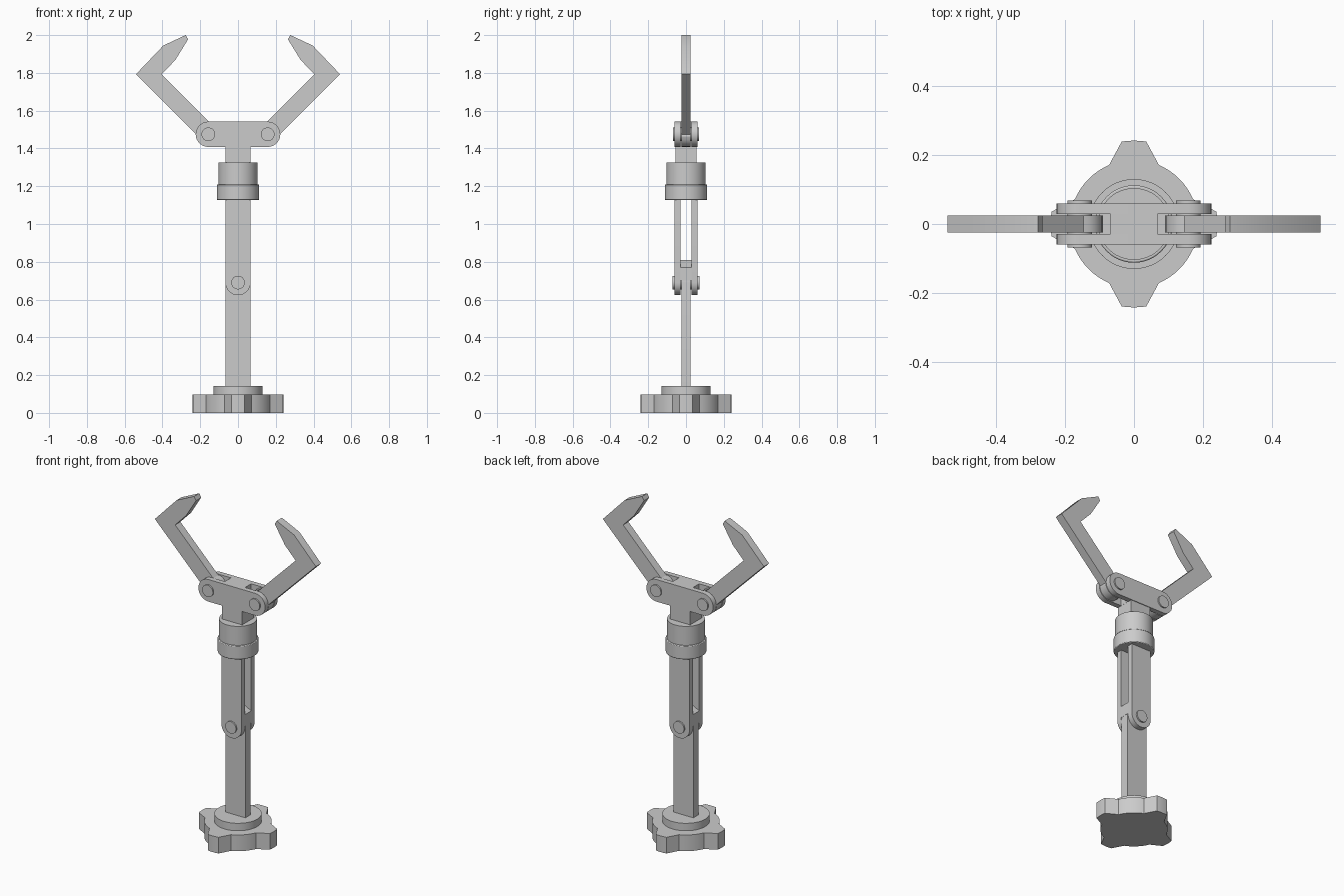
import bpy, bmesh
from math import sin, cos, pi, radians

if "Cube" in bpy.data.objects:
    bpy.data.objects.remove(bpy.data.objects["Cube"])


def prism(name, pts, a, b, axis='Y'):
    """Extrude a closed 2D profile: (x, z) along y, or (x, y) along z."""
    bm = bmesh.new()
    to3d = (lambda p: (p[0], a, p[1])) if axis == 'Y' else (lambda p: (p[0], p[1], a))
    face = bm.faces.new([bm.verts.new(to3d(p)) for p in pts])
    ext = bmesh.ops.extrude_face_region(bm, geom=[face])
    moved = [v for v in ext['geom'] if isinstance(v, bmesh.types.BMVert)]
    bmesh.ops.translate(bm, verts=moved, vec=(0, b - a, 0) if axis == 'Y' else (0, 0, b - a))
    bmesh.ops.recalc_face_normals(bm, faces=bm.faces)
    me = bpy.data.meshes.new(name)
    bm.to_mesh(me)
    bm.free()
    ob = bpy.data.objects.new(name, me)
    bpy.context.collection.objects.link(ob)
    bpy.context.view_layer.objects.active = ob
    bpy.ops.object.select_all(action='DESELECT')
    ob.select_set(True)
    bpy.ops.object.shade_smooth_by_angle(angle=radians(25))
    return ob


def arc(cx, cy, r, a0, a1, n=16):
    return [(cx + r * cos(radians(a0 + (a1 - a0) * i / n)),
             cy + r * sin(radians(a0 + (a1 - a0) * i / n))) for i in range(n + 1)]


def circle(cx, cy, r, n=48):
    return arc(cx, cy, r, 0, 360, n)[:-1]


def rect(x, z0, z1):
    return [(-x, z0), (x, z0), (x, z1), (-x, z1)]


def bevel(ob, w):
    m = ob.modifiers.new("edge", 'BEVEL')
    m.width, m.segments, m.limit_method, m.angle_limit = w, 2, 'ANGLE', radians(50)


# Four-lobed base with a round collar
outline = []
for k in range(4):
    c = 90 * k
    outline += arc(0, 0, 0.241, c - 8.5, c + 8.5, 6)
    outline += arc(0, 0, 0.185, c + 23, c + 67, 10)
prism("base", outline, 0, 0.098, 'Z')
prism("base_collar", circle(0, 0, 0.13), 0.098, 0.143, 'Z')

# Lower limb with rounded top
W = 0.067
prism("lower_arm", [(-W, 0.14), (W, 0.14)] + arc(0, 0.69, W, 0, 180), -0.025, 0.025)

# Forked upper limb: two plates and a ridged web
plate = arc(0, 0.69, W, 180, 360) + [(W, 1.14), (-W, 1.14)]
for side, y in (("front", -0.062), ("back", 0.030)):
    prism("upper_arm_plate_" + side, plate, y, y + 0.032)
prism("upper_arm_web", [(-W, 0.70), (W, 0.70), (W, 0.77), (0, 0.81), (-W, 0.77)], -0.030, 0.030)
prism("elbow_pin", circle(0, 0.69, 0.036, 32), -0.071, 0.071)

# Rotating wrist rings and neck
bevel(prism("wrist_ring_lower", circle(0, 0, 0.112), 1.127, 1.21, 'Z'), 0.004)
prism("wrist_ring_upper", circle(0, 0, 0.104), 1.205, 1.325, 'Z')
prism("neck", rect(W, 1.32, 1.42), -0.056, 0.056)

# Crosshead: two stadium plates around a centre block
PX, PZ = 0.157, 1.475
stadium = arc(PX, PZ, W, -90, 90) + arc(-PX, PZ, W, 90, 270)
for side, y in (("front", -0.060), ("back", 0.029)):
    prism("crosshead_plate_" + side, stadium, y, y + 0.031)
prism("crosshead_block", rect(0.068, PZ - W, PZ + W), -0.030, 0.030)

# Claws and their pivots, mirrored left and right
blade = [(0.221, 1.475), (0.54, 1.793), (0.395, 1.945), (0.277, 2.0),
         (0.264, 1.978), (0.332, 1.868), (0.404, 1.793), (0.145, 1.534)]
claw = blade + arc(PX, PZ, W, 100, 350)
for side, s in (("right", 1), ("left", -1)):
    prism("claw_" + side, [(s * x, z) for x, z in claw], -0.025, 0.025)
    prism("claw_pin_" + side, circle(s * PX, PZ, 0.036, 32), -0.068, 0.068)
